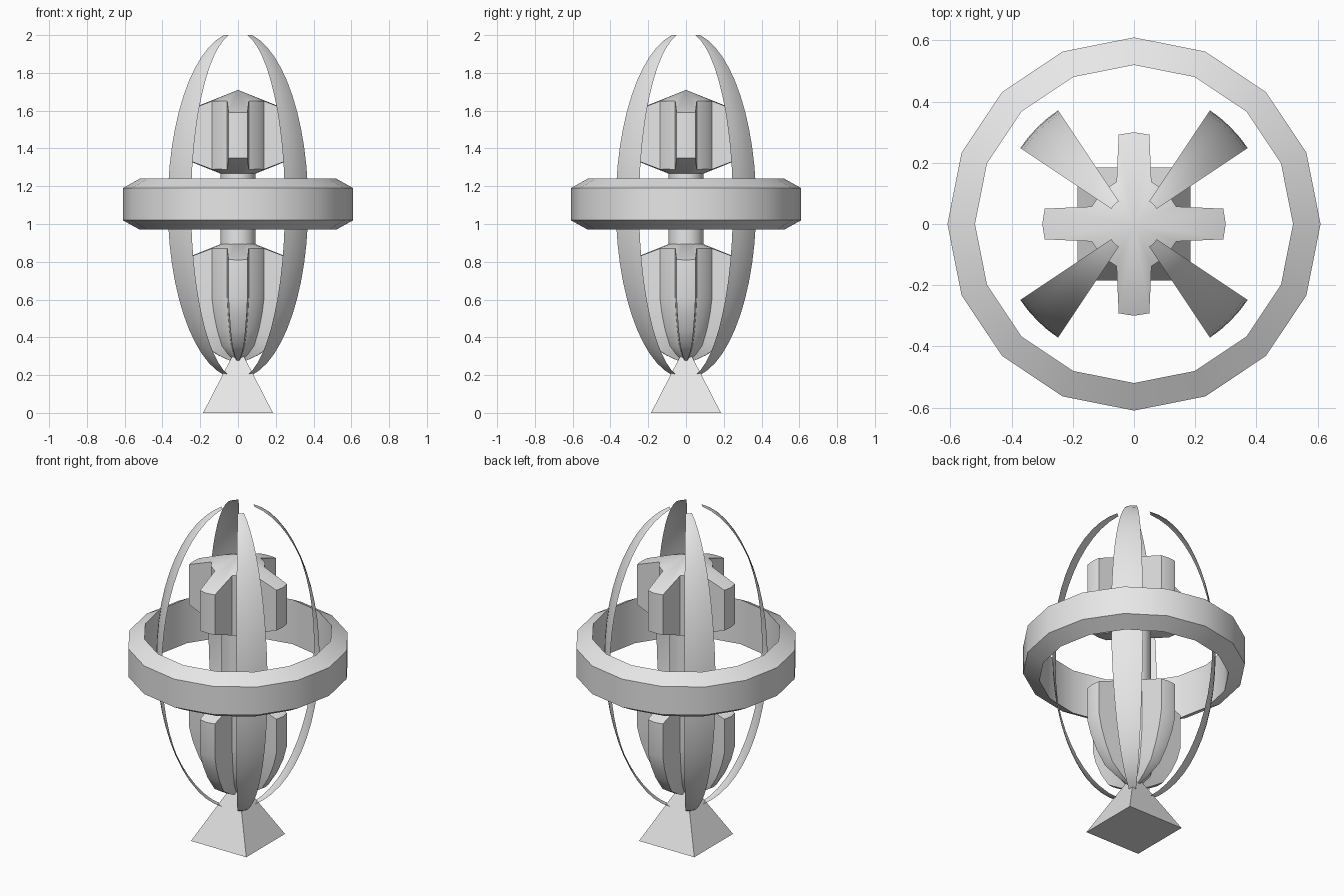
import bpy, math

if "Cube" in bpy.data.objects:
    bpy.data.objects.remove(bpy.data.objects["Cube"])

grey = bpy.data.materials.new("neutral_grey")
grey.diffuse_color = (0.8, 0.8, 0.8, 1)
grey.use_nodes = True
grey.node_tree.nodes["Principled BSDF"].inputs["Base Color"].default_value = grey.diffuse_color


def make(name, verts, faces, angle=30):
    me = bpy.data.meshes.new(name)
    me.from_pydata(verts, [], faces)
    me.materials.append(grey)
    ob = bpy.data.objects.new(name, me)
    bpy.context.collection.objects.link(ob)
    bpy.ops.object.select_all(action='DESELECT')
    ob.select_set(True)
    bpy.context.view_layer.objects.active = ob
    bpy.ops.object.mode_set(mode='EDIT')
    bpy.ops.mesh.select_all(action='SELECT')
    bpy.ops.mesh.normals_make_consistent(inside=False)
    bpy.ops.object.mode_set(mode='OBJECT')
    if angle:
        bpy.ops.object.shade_smooth_by_angle(angle=math.radians(angle))
    return ob


def bridge(rows, n):
    """Quads between successive closed loops of n vertices."""
    return [(r * n + i, r * n + (i + 1) % n, (r + 1) * n + (i + 1) % n, (r + 1) * n + i)
            for r in range(rows - 1) for i in range(n)]


# Cross outline: four arms around a sixteen-sided hub
cross = []
for k in range(4):
    c, s = [(1, 0), (0, 1), (-1, 0), (0, -1)][k]
    for x, y in [(0.138, -0.057), (0.292, -0.05), (0.3, 0),
                 (0.292, 0.05), (0.138, 0.057), (0.106, 0.106)]:
        cross.append((x * c - y * s, x * s + y * c))


def cross_body(name, loops):
    """loops: (scale, z at centre, rise per unit radius), from top to bottom."""
    n = len(cross)
    verts = [(x * s, y * s, z + k * math.hypot(x, y) * s)
             for s, z, k in loops for x, y in cross]
    faces = bridge(len(loops), n)
    # Caps fan out from a centre point to give the shallow cone
    top, bottom = len(verts), len(verts) + 1
    verts += [(0, 0, loops[0][1]), (0, 0, loops[-1][1])]
    last = (len(loops) - 1) * n
    for i in range(n):
        j = (i + 1) % n
        faces += [(top, i, j), (bottom, last + j, last + i)]
    return make(name, verts, faces)


cross_body("upper_cross_body", [(1, 1.71, -0.4), (1, 1.23, 0.4)])
cross_body("lower_cross_body", [(1, 0.93, -0.4), (1, 0.61, 0), (0.93, 0.53, 0),
                                (0.80, 0.44, 0), (0.62, 0.355, 0),
                                (0.35, 0.305, 0), (0.10, 0.27, 0)])


def lathe(name, profile, n, closed):
    verts = [(r * math.cos(2 * math.pi * i / n), r * math.sin(2 * math.pi * i / n), z)
             for r, z in profile for i in range(n)]
    faces = bridge(len(profile), n)
    if closed:
        last = (len(profile) - 1) * n
        faces += [(last + i, last + (i + 1) % n, (i + 1) % n, i) for i in range(n)]
    return make(name, verts, faces)


# Connecting column and outer ring
lathe("centre_column", [(0.093, 0.86), (0.093, 1.30)], 16, False)
lathe("outer_ring", [(0.61, 1.02), (0.61, 1.19), (0.52, 1.24), (0.52, 0.97)], 16, True)

# Four curved blades, each a thin gore of a tall ellipsoid
R, H, MID = 0.447, 0.9186, 1.1
ROWS, COLS = 24, 4
t_end = math.asin(0.9 / H)
for k, corner in enumerate(["back_right", "back_left", "front_left", "front_right"]):
    verts, faces = [], []
    for i in range(ROWS + 1):
        t = -t_end + 2 * t_end * i / ROWS
        for j in range(COLS + 1):
            a = math.radians(45 + 90 * k - 11.25 + 22.5 * j / COLS)
            r = R * math.cos(t)
            verts.append((r * math.cos(a), r * math.sin(a), MID + H * math.sin(t)))
    w = COLS + 1
    for i in range(ROWS):
        for j in range(COLS):
            b = i * w + j
            faces.append((b, b + 1, b + w + 1, b + w))
    make("blade_" + corner, verts, faces)

# Square pyramid foot
h = 0.185
make("pyramid_foot",
     [(-h, -h, 0), (h, -h, 0), (h, h, 0), (-h, h, 0), (0, 0, 0.36)],
     [(3, 2, 1, 0), (0, 1, 4), (1, 2, 4), (2, 3, 4), (3, 0, 4)], 0)
